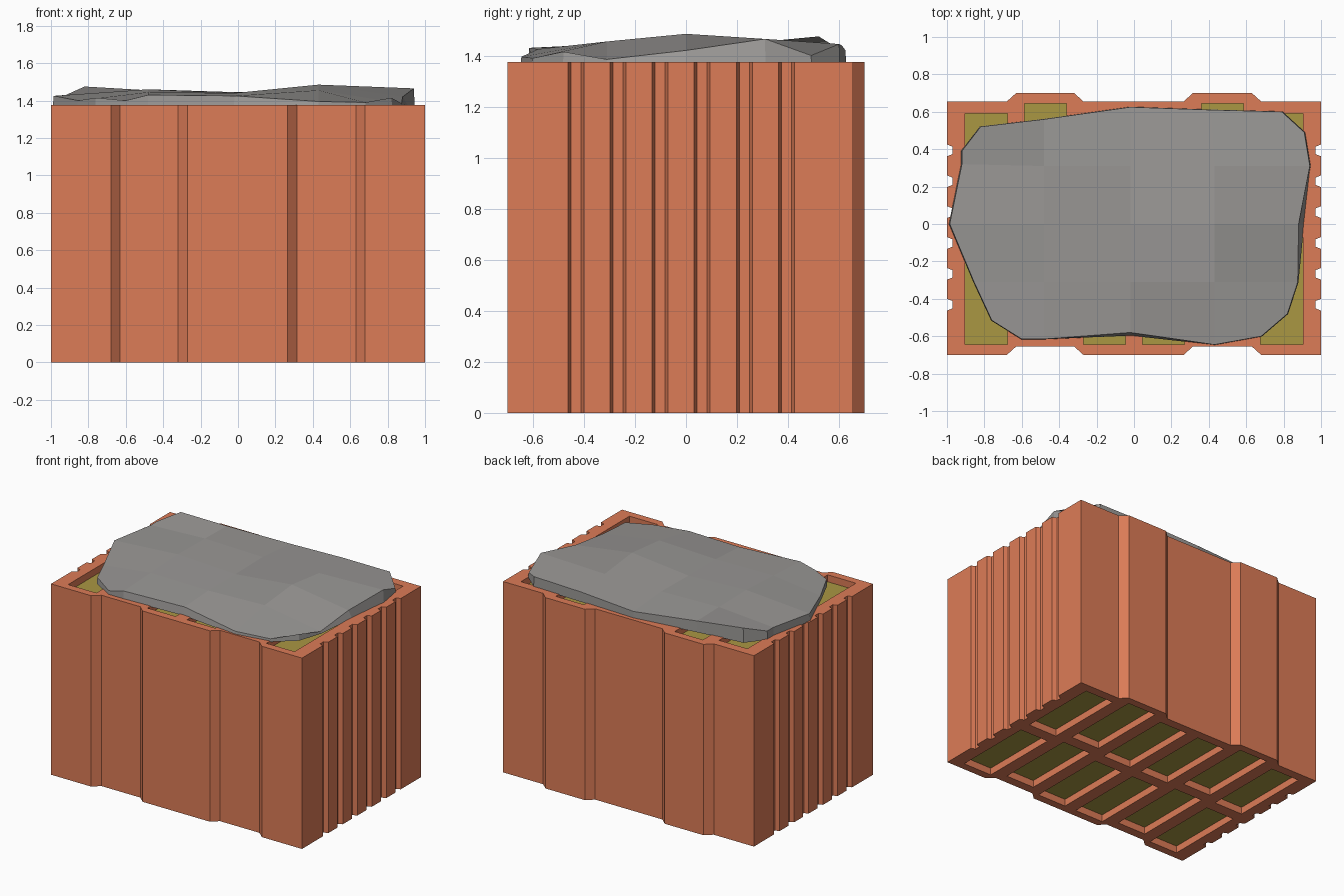
import bpy, bmesh

if "Cube" in bpy.data.objects:
    bpy.data.objects.remove(bpy.data.objects["Cube"])

H = 1.375          # brick height
RECESS = 0.05      # filling sits back from both ends


def material(name, rgb):
    m = bpy.data.materials.new(name)
    m.diffuse_color = (*rgb, 1)
    m.use_nodes = True
    m.node_tree.nodes["Principled BSDF"].inputs["Base Color"].default_value = m.diffuse_color
    return m


def mesh_object(name, bm, mat=None):
    bmesh.ops.recalc_face_normals(bm, faces=bm.faces[:])
    me = bpy.data.meshes.new(name)
    bm.to_mesh(me)
    bm.free()
    ob = bpy.data.objects.new(name, me)
    bpy.context.collection.objects.link(ob)
    if mat:
        me.materials.append(mat)
    return ob


# Outline: front grooves, side notches, back tongues
steps = [(-0.68, 0), (-0.63, 1), (-0.32, 1), (-0.27, 0),
         (0.265, 0), (0.315, 1), (0.63, 1), (0.68, 0)]
notches = []
for i in range(6):
    c = -0.4315 + 0.165 * i
    notches += [(1, c - 0.0315), (0.97, c - 0.0195), (0.97, c + 0.0195), (1, c + 0.0315)]
outline = [(-1, -0.7)] + [(x, -0.7 + 0.045 * s) for x, s in steps] + [(1, -0.7)]
outline += notches + [(1, 0.655)]
outline += [(x, 0.655 + 0.045 * s) for x, s in reversed(steps)] + [(-1, 0.655)]
outline += [(-x, y) for x, y in reversed(notches)]

# Cells: six columns of two, columns behind the grooves shifted back
cells = []
for i in range(6):
    cx = -0.79 + 0.316 * i
    cy = 0.0275 if i in (1, 4) else -0.0275
    for s in (-1, 1):
        y = cy + s * 0.33
        cells.append((cx - 0.1125, cx + 0.1125, y - 0.2875, y + 0.2875))

# Brick: filled 2D curve with holes, extruded
curve = bpy.data.curves.new("brick", 'CURVE')
curve.dimensions = '2D'
curve.fill_mode = 'BOTH'
curve.extrude = H / 2
loops = [outline] + [[(a, c), (b, c), (b, d), (a, d)] for a, b, c, d in cells]
for loop in loops:
    sp = curve.splines.new('POLY')
    sp.points.add(len(loop) - 1)
    for p, (x, y) in zip(sp.points, loop):
        p.co = (x, y, 0, 1)
    sp.use_cyclic_u = True
brick = bpy.data.objects.new("brick", curve)
brick.location.z = H / 2
bpy.context.collection.objects.link(brick)
bpy.context.view_layer.objects.active = brick
brick.select_set(True)
bpy.ops.object.convert(target='MESH')
brick = bpy.context.object
brick.data.materials.clear()
brick.data.materials.append(material("clay", (0.72, 0.2, 0.095)))
brick.data.shade_flat()

# Insulation blocks in the cells
bm = bmesh.new()
for a, b, c, d in cells:
    cube = bmesh.ops.create_cube(bm, size=1)["verts"]
    for v in cube:
        v.co = ((a + b) / 2 + v.co.x * (b - a), (c + d) / 2 + v.co.y * (d - c),
                H / 2 + v.co.z * (H - 2 * RECESS))
mesh_object("insulation", bm, material("insulation", (0.40, 0.31, 0.055)))

# Mortar bed: 5x5 grid with cut corners; rim is counter-clockwise from front left
rim = [(-0.76, -0.515, 1.415), (-0.60, -0.615, 1.40), (-0.48, -0.615, 1.43), (-0.02, -0.58, 1.425),
       (0.43, -0.645, 1.395), (0.68, -0.60, 1.39), (0.82, -0.48, 1.415), (0.875, -0.31, 1.385),
       (0.88, 0, 1.42), (0.94, 0.31, 1.465), (0.91, 0.49, 1.40), (0.79, 0.60, 1.445),
       (0.41, 0.61, 1.44), (-0.02, 0.625, 1.42), (-0.48, 0.56, 1.45), (-0.82, 0.52, 1.475),
       (-0.92, 0.39, 1.43), (-0.92, 0.32, 1.43), (-0.985, 0, 1.425), (-0.855, -0.31, 1.40)]
rim_keys = [(0, 0), (0, 0), (1, 0), (2, 0), (3, 0), (4, 0), (4, 0), (4, 1), (4, 2), (4, 3),
            (4, 4), (4, 4), (3, 4), (2, 4), (1, 4), (0, 4), (0, 4), (0, 3), (0, 2), (0, 1)]
inner_z = [[1.445, 1.44, 1.455], [1.46, 1.44, 1.485], [1.455, 1.445, 1.45]]
bm = bmesh.new()
grid = {}
top = []
for key, p in zip(rim_keys, rim):
    v = bm.verts.new(p)
    top.append(v)
    grid.setdefault(key, []).append(v)
for j, y in enumerate((-0.31, 0, 0.31)):
    for i, x in enumerate((-0.48, -0.02, 0.43)):
        grid[(i + 1, j + 1)] = [bm.verts.new((x, y, inner_z[j][i]))]
for i in range(4):
    for j in range(4):
        bm.faces.new(grid[(i, j)] + grid[(i + 1, j)] + grid[(i + 1, j + 1)] + grid[(i, j + 1)])
# Rim walls and underside
base = [bm.verts.new((x * 1.005 + (0.025 if abs(y) < 0.1 and x > 0 else 0), y * 1.003 -
                      (0.015 if y < -0.5 and abs(x) < 0.1 else 0), 1.37)) for x, y, z in rim]
for k in range(len(rim)):
    n = (k + 1) % len(rim)
    bm.faces.new((top[k], base[k], base[n], top[n]))
bm.faces.new(base[::-1])
mesh_object("mortar", bm, material("mortar", (0.32, 0.31, 0.30)))
